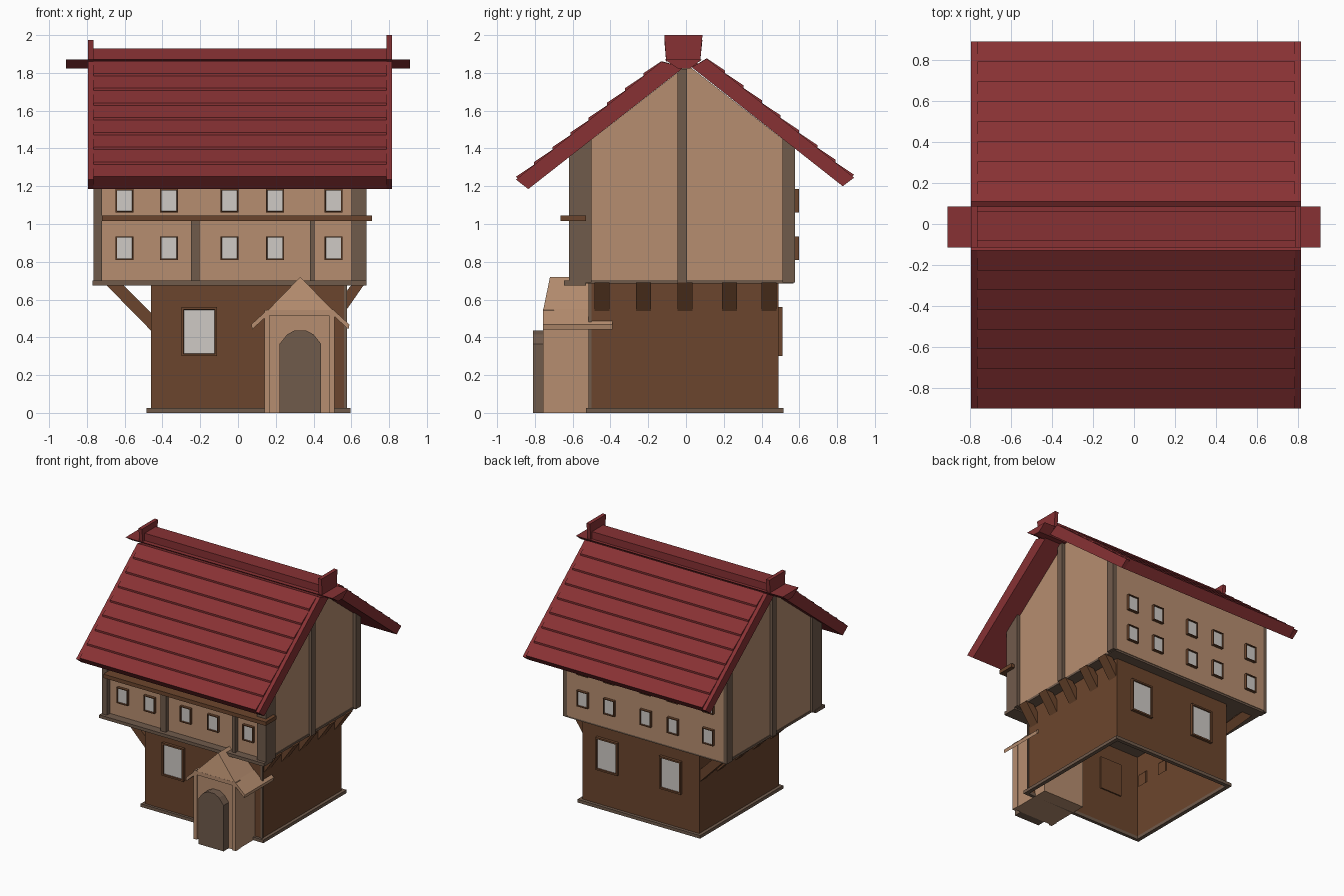
import bpy, bmesh

if "Cube" in bpy.data.objects:
    bpy.data.objects.remove(bpy.data.objects["Cube"])

def material(name, rgb):
    m = bpy.data.materials.new(name)
    m.diffuse_color = (*rgb, 1)
    m.use_nodes = True
    m.node_tree.nodes["Principled BSDF"].inputs["Base Color"].default_value = m.diffuse_color
    return m

RED = material("roof red", (0.245, 0.031, 0.034))
BEIGE = material("plaster beige", (0.47, 0.27, 0.16))
BROWN = material("wood brown", (0.148, 0.060, 0.026))
GREY = material("timber grey", (0.163, 0.104, 0.071))
GLASS = material("window glass", (0.62, 0.59, 0.56))


def finish(name, bm, *mats):
    bmesh.ops.recalc_face_normals(bm, faces=bm.faces[:])
    me = bpy.data.meshes.new(name)
    bm.to_mesh(me)
    bm.free()
    for m in mats:
        me.materials.append(m)
    ob = bpy.data.objects.new(name, me)
    bpy.context.collection.objects.link(ob)
    return ob


def prism(name, axis, pts, a, b, mat, open_bottom=False):
    """Extrude a profile: (y, z) points along x, or (x, z) points along y."""
    bm = bmesh.new()
    place = (lambda p, d: (d, p[0], p[1])) if axis == 'x' else (lambda p, d: (p[0], d, p[1]))
    lo = [bm.verts.new(place(p, a)) for p in pts]
    hi = [bm.verts.new(place(p, b)) for p in pts]
    bm.faces.new(lo)
    bm.faces.new(hi)
    n = len(pts)
    for i in range(n):
        j = (i + 1) % n
        bm.faces.new((lo[i], lo[j], hi[j], hi[i]))
    bmesh.ops.recalc_face_normals(bm, faces=bm.faces[:])
    if open_bottom:
        low = [f for f in bm.faces if f.normal.z < -0.9]
        bmesh.ops.delete(bm, geom=low, context='FACES_ONLY')
        me_ob = finish(name, bm, mat)
        return me_ob
    return finish(name, bm, mat)


def box(name, x, y, z, mat, **kw):
    return prism(name, 'x', [(y[0], z[0]), (y[1], z[0]), (y[1], z[1]), (y[0], z[1])],
                 x[0], x[1], mat, **kw)


def window(name, cx, z, w, wall, side, border):
    """Framed window with recessed glass; side is -1 for front, 1 for back."""
    ob = box(name, (cx - w / 2, cx + w / 2), sorted((wall - side * 0.01, wall + side * 0.022)), z, BROWN)
    bm = bmesh.new()
    bm.from_mesh(ob.data)
    face = [f for f in bm.faces if f.normal.y * side > 0.9]
    bmesh.ops.inset_region(bm, faces=face, thickness=border)
    bmesh.ops.inset_region(bm, faces=face, thickness=0.002, depth=-0.01)
    face[0].material_index = 1
    bm.to_mesh(ob.data)
    bm.free()
    ob.data.materials.append(GLASS)


def eave(y):
    """Height of the roof underside at y."""
    return min(1.825, 1.83 + 0.782 * (y + 0.01), 1.83 - 0.7875 * (y - 0.03))


def tall_post(name, x, y0, y1):
    prism(name, 'x', [(y0, 0.69), (y1, 0.69), (y1, eave(y1)), (y0, eave(y0))], *x, GREY)


# Ground floor, open underneath
box("ground_floor", (-0.46, 0.57), (-0.51, 0.49), (0, 0.70), BROWN, open_bottom=True)
for nm, xs, ys in (("front", (-0.485, 0.595), (-0.53, -0.505)), ("back", (-0.485, 0.595), (0.485, 0.515)),
                   ("left", (-0.485, -0.455), (-0.505, 0.485)), ("right", (0.565, 0.595), (-0.505, 0.485))):
    box("base_trim_" + nm, xs, ys, (0, 0.025), GREY)
box("ground_corner_strip", (0.56, 0.576), (-0.516, -0.5), (0, 0.69), GREY)

# Upper storey with gables
prism("upper_storey", 'x', [(-0.58, 0.70), (0.575, 0.70), (0.575, eave(0.575)), (0.03, 1.825),
                            (-0.015, 1.825), (-0.58, eave(-0.58))], -0.745, 0.655, BEIGE)
box("upper_floor_plate", (-0.75, 0.66), (-0.56, 0.57), (0.685, 0.703), GREY)
box("front_sill_beam", (-0.77, 0.68), (-0.645, -0.53), (0.675, 0.70), GREY)
box("front_rail", (-0.72, 0.71), (-0.665, -0.53), (1.015, 1.045), BROWN)
for nm, xo, xf in (("left", (-0.765, -0.735), (-0.765, -0.72)), ("right", (0.645, 0.68), (0.60, 0.68))):
    tall_post("front_post_" + nm, xf, -0.62, -0.575)
    tall_post("front_side_post_" + nm, xo, -0.58, -0.50)
    tall_post("back_post_" + nm, xo, 0.51, 0.577)
    box("gable_post_" + nm, xo, (-0.045, 0.005), (0.69, 1.82), GREY)
for x0, x1 in ((-0.25, -0.205), (0.38, 0.405)):
    box("front_stud", (x0, x1), (-0.615, -0.57), (0.69, 1.02), GREY)

# Diagonal braces under both side overhangs
for yc in (-0.445, -0.225, -0.005, 0.23, 0.44):
    prism("brace_left", 'y', [(-0.71, 0.69), (-0.62, 0.69), (-0.45, 0.52), (-0.45, 0.425)],
          yc - 0.04, yc + 0.04, BROWN)
    prism("brace_right", 'y', [(0.675, 0.69), (0.61, 0.69), (0.56, 0.625), (0.56, 0.525)],
          yc - 0.04, yc + 0.04, BROWN)

# Windows
for cx in (-0.6, -0.365, -0.045, 0.195, 0.505):
    for z in ((0.81, 0.935), (1.06, 1.185)):
        window("upper_front_window", cx, z, 0.095, -0.58, -1, 0.009)
        window("upper_back_window", -0.10 - cx, z, 0.095, 0.575, 1, 0.009)
window("ground_front_window", -0.205, (0.30, 0.56), 0.19, -0.51, -1, 0.018)
for cx in (-0.215, 0.345):
    window("ground_back_window", cx, (0.30, 0.56), 0.19, 0.49, 1, 0.018)


# Roof slopes with stepped shingle rows, and plain boards at the gable ends
def roof_slope(name, low_out, low_in, top_in, top_out, rows=8):
    steps = []
    for i in range(rows):
        for t, lift in ((i / rows, 0.016), ((i + 1) / rows, 0.002)):
            steps.append((low_out[0] + (top_out[0] - low_out[0]) * t,
                          low_out[1] + (top_out[1] - low_out[1]) * t + lift))
    prism(name, 'x', [top_in, low_in] + steps, -0.765, 0.785, RED)
    for x in (-0.795, 0.785):
        prism(name + "_gable_board", 'x', [top_in, low_in, low_out, top_out], x, x + 0.03, RED)


roof_slope("front_roof", (-0.90, 1.235), (-0.835, 1.185), (-0.01, 1.83), (-0.13, 1.86))
roof_slope("back_roof", (0.89, 1.245), (0.83, 1.20), (0.03, 1.83), (0.11, 1.875))

# Ridge: cap, protruding ridge beam and upright end plates
box("ridge_cap", (-0.765, 0.785), (-0.08, 0.06), (1.83, 1.93), RED)
prism("ridge_beam", 'x', [(-0.115, 1.872), (-0.04, 1.822), (0.02, 1.822), (0.085, 1.872)], -0.91, 0.91, RED)
for x, top in ((-0.795, 1.975), (0.785, 2.0)):
    prism("ridge_end_plate", 'x', [(-0.105, 1.86), (0.075, 1.86), (0.087, top), (-0.115, top)],
          x, x + 0.03, RED)

# Porch: body, corner posts, hipped roof and flared eaves
box("porch_body", (0.145, 0.505), (-0.745, -0.40), (0, 0.53), BEIGE)
for x in (0.14, 0.483):
    box("porch_jamb", (x, x + 0.027), (-0.757, -0.70), (0, 0.54), BEIGE)
box("porch_lintel", (0.14, 0.51), (-0.757, -0.70), (0.515, 0.545), BEIGE)
bm = bmesh.new()
base = [bm.verts.new(p) for p in ((0.155, -0.757, 0.54), (0.505, -0.757, 0.54), (0.505, -0.45, 0.54), (0.155, -0.45, 0.54))]
r0, r1 = bm.verts.new((0.33, -0.72, 0.72)), bm.verts.new((0.33, -0.45, 0.72))
for f in (base, (base[0], base[1], r0), (base[1], base[2], r1, r0), (base[2], base[3], r1), (base[3], base[0], r0, r1)):
    bm.faces.new(f)
finish("porch_roof", bm, BEIGE)
for s in (-1, 1):
    prism("porch_eave", 'y', [(0.33 + s * 0.17, 0.55), (0.33 + s * 0.26, 0.468), (0.33 + s * 0.255, 0.442),
                              (0.33 + s * 0.17, 0.52)], -0.757, -0.39, BEIGE)

# Arched door
prism("door", 'y', [(0.22, 0), (0.44, 0), (0.44, 0.365), (0.40, 0.415), (0.36, 0.437),
                    (0.30, 0.437), (0.26, 0.415), (0.22, 0.365)], -0.81, -0.73, GREY)
